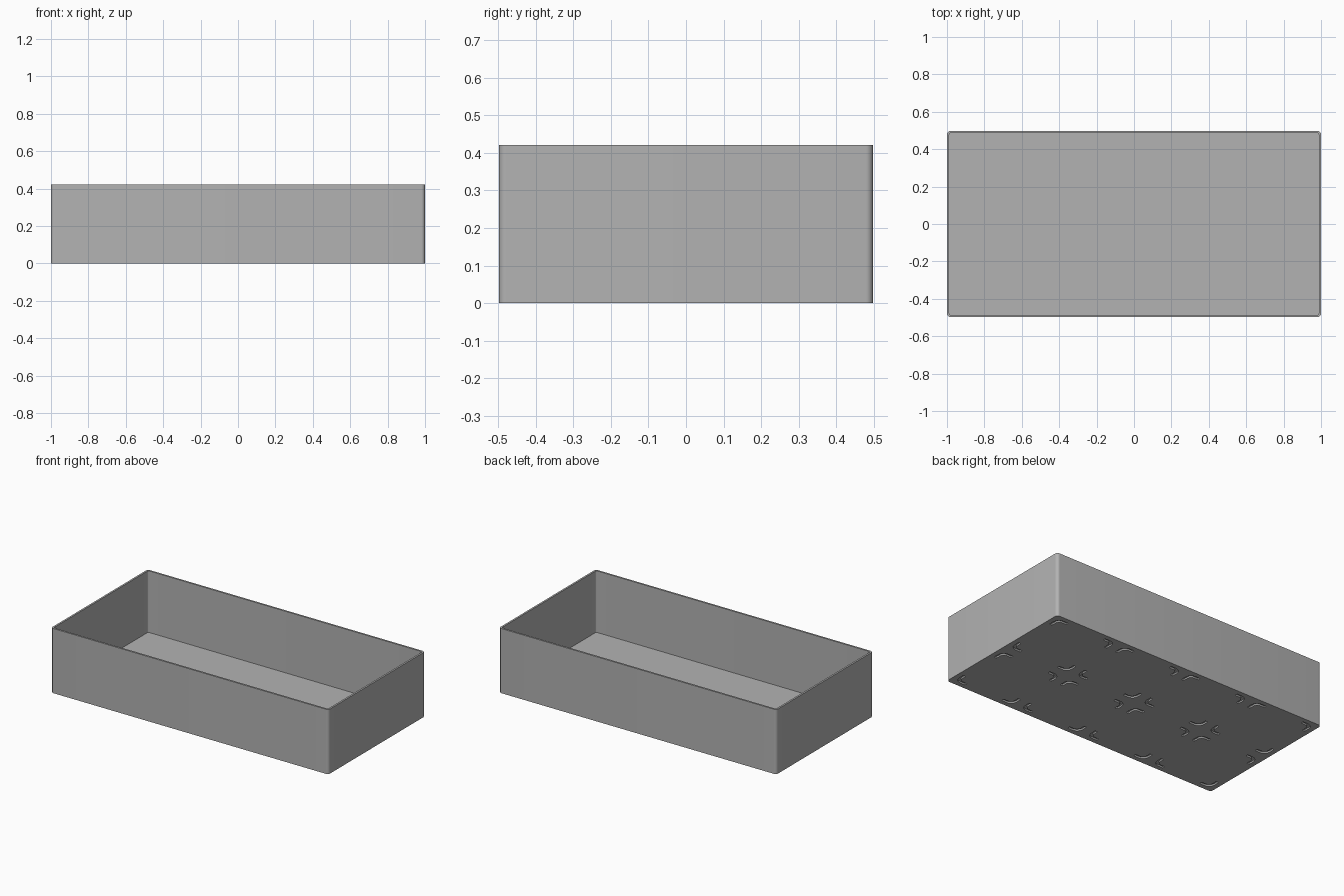
import bpy, bmesh, math

if "Cube" in bpy.data.objects:
    bpy.data.objects.remove(bpy.data.objects["Cube"])

HX, HY, H = 1.0, 0.498, 0.421      # half length, half depth, height
WALL, FLOOR, RAD = 0.012, 0.02, 0.02

grey = bpy.data.materials.new("matte grey")
grey.diffuse_color = (0.45, 0.45, 0.45, 1)
grey.use_nodes = True
grey.node_tree.nodes["Principled BSDF"].inputs["Base Color"].default_value = grey.diffuse_color


def rounded_rect(hx, hy, r, steps=8):
    pts = []
    for k, (sx, sy) in enumerate([(1, 1), (-1, 1), (-1, -1), (1, -1)]):
        for i in range(steps + 1):
            a = math.pi / 2 * (k + i / steps)
            pts.append((sx * (hx - r) + r * math.cos(a), sy * (hy - r) + r * math.sin(a)))
    return pts


def ring(bm, pts, z):
    return [bm.verts.new((x, y, z)) for x, y in pts]


def bridge(bm, a, b):
    n = len(a)
    for i in range(n):
        bm.faces.new((a[i], a[(i + 1) % n], b[(i + 1) % n], b[i]))


def finish(bm, name):
    bmesh.ops.recalc_face_normals(bm, faces=bm.faces)
    me = bpy.data.meshes.new(name)
    bm.to_mesh(me)
    bm.free()
    me.materials.append(grey)
    ob = bpy.data.objects.new(name, me)
    bpy.context.collection.objects.link(ob)
    return ob


# Open tray: outer shell, rim, inner walls and floor
bm = bmesh.new()
outer = rounded_rect(HX, HY, RAD)
inner = rounded_rect(HX - WALL, HY - WALL, RAD - WALL)
rings = [ring(bm, outer, 0), ring(bm, outer, H), ring(bm, inner, H), ring(bm, inner, FLOOR)]
for a, b in zip(rings, rings[1:]):
    bridge(bm, a, b)
bm.faces.new(rings[0])
bm.faces.new(rings[-1])
tray = finish(bm, "tray")

# Curved corner grooves under each of the 4 x 2 grid cells
INSET, REACH, FILLET, HALF_W, DEPTH = 0.042, 0.11, 0.035, 0.009, 0.01


def groove_outline():
    sides = []
    for off in (-HALF_W, HALF_W):
        c, r = INSET + FILLET, FILLET - off
        arc = [(c - r * math.cos(t), c - r * math.sin(t))
               for t in (math.pi / 2 * i / 8 for i in range(9))]
        sides.append([(INSET + off, REACH)] + arc + [(REACH, INSET + off)])
    return sides[0] + sides[1][::-1]


bm = bmesh.new()
for ix in range(4):
    for iy in range(2):
        cx, cy = (ix - 1.5) * 0.5, (iy - 0.5) * 0.5
        for sx in (-1, 1):
            for sy in (-1, 1):
                pts = [(cx + sx * (0.25 - x), cy + sy * (0.25 - y)) for x, y in groove_outline()]
                low, high = ring(bm, pts, -0.01), ring(bm, pts, DEPTH)
                bridge(bm, low, high)
                bm.faces.new(low)
                bm.faces.new(high)
cutter = finish(bm, "groove_cutter")
cutter.hide_render = True
cutter.hide_set(True)

cut = tray.modifiers.new("grooves", "BOOLEAN")
cut.object = cutter
cut.operation = "DIFFERENCE"
cut.solver = "EXACT"

bpy.context.view_layer.objects.active = tray
tray.select_set(True)
bpy.ops.object.modifier_apply(modifier=cut.name)
bpy.ops.object.shade_smooth_by_angle(angle=math.radians(30))
bpy.data.objects.remove(cutter)
